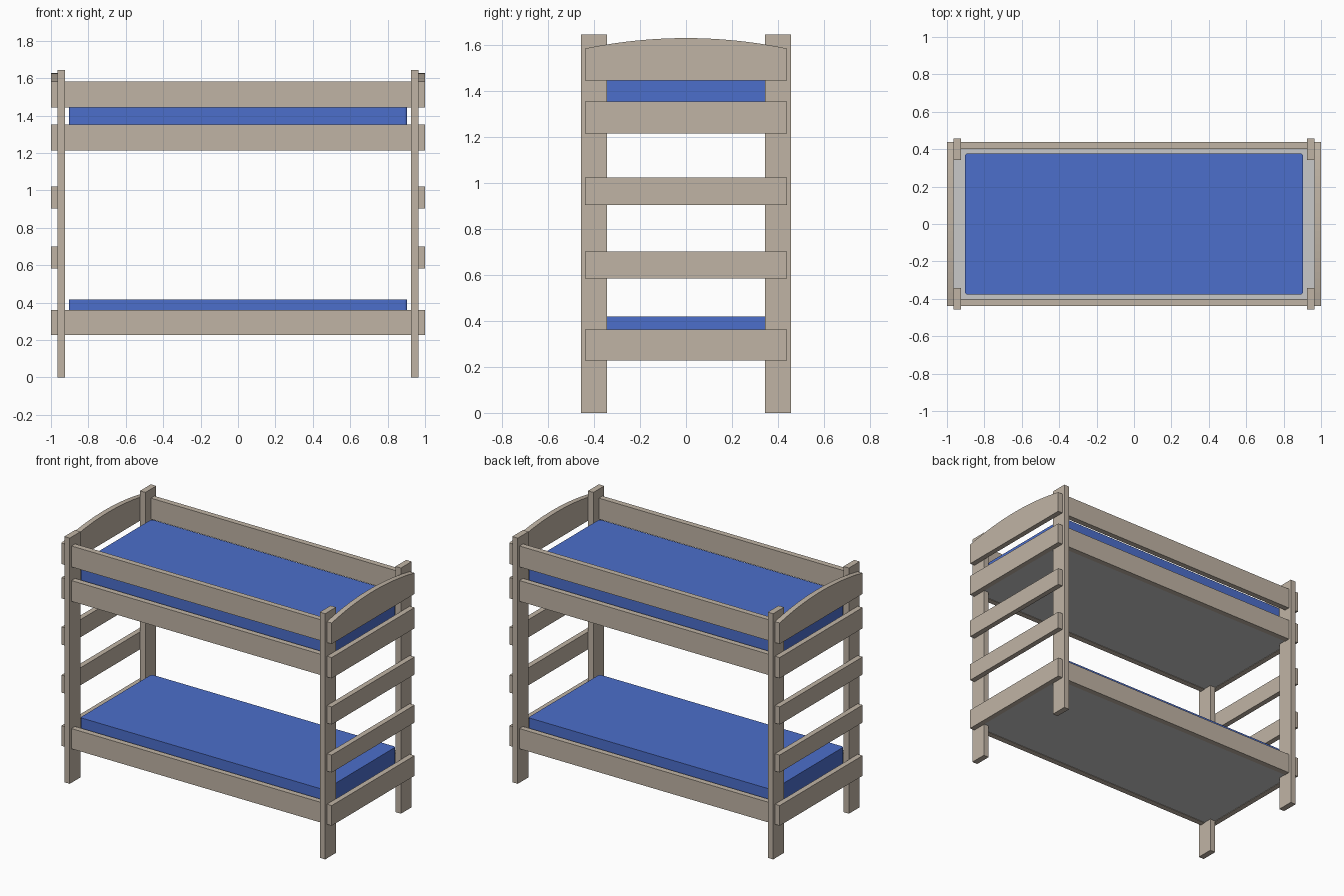
import bpy, bmesh, math

if "Cube" in bpy.data.objects:
    bpy.data.objects.remove(bpy.data.objects["Cube"])


def material(name, rgb):
    m = bpy.data.materials.new(name)
    m.diffuse_color = (*rgb, 1)
    m.use_nodes = True
    m.node_tree.nodes["Principled BSDF"].inputs["Base Color"].default_value = m.diffuse_color
    return m


WOOD = material("pale wood", (0.527, 0.456, 0.376))
BLUE = material("blue fabric", (0.072, 0.156, 0.597))
GREY = material("light grey board", (0.578, 0.578, 0.578))


def finish(name, bm, mat):
    bmesh.ops.recalc_face_normals(bm, faces=bm.faces)
    me = bpy.data.meshes.new(name)
    bm.to_mesh(me)
    bm.free()
    me.materials.append(mat)
    ob = bpy.data.objects.new(name, me)
    bpy.context.collection.objects.link(ob)
    return ob


def box(name, x, y, z, mat, corner=0):
    """Box from (min, max) ranges; corner rounds the upright edges."""
    bm = bmesh.new()
    bmesh.ops.create_cube(bm, size=1)
    for v in bm.verts:
        v.co = [r[0] if c < 0 else r[1] for c, r in zip(v.co, (x, y, z))]
    if corner:
        upright = [e for e in bm.edges
                   if abs(e.verts[0].co.z - e.verts[1].co.z) > 1e-4]
        bmesh.ops.bevel(bm, geom=upright, offset=corner, segments=4,
                        profile=0.5, affect='EDGES')
    return finish(name, bm, mat)


def span(a, b, s):
    return (a, b) if s > 0 else (-b, -a)


RAILS = {"lower": (0.227, 0.362), "upper": (1.213, 1.352), "guard": (1.443, 1.583)}
SLATS = {"lower": (0.227, 0.362), "first_step": (0.583, 0.70),
         "second_step": (0.904, 1.022), "upper": (1.213, 1.352)}

# Corner posts
for sx, xn in ((-1, "left"), (1, "right")):
    for sy, yn in ((-1, "front"), (1, "back")):
        box(f"{yn}_{xn}_post", span(0.925, 0.965, sx), span(0.343, 0.457, sy),
            (0, 1.643), WOOD)

# Long side rails between the posts
for sy, yn in ((-1, "front"), (1, "back")):
    for rn, z in RAILS.items():
        box(f"{yn}_{rn}_rail", (-0.925, 0.925), span(0.40, 0.438, sy), z, WOOD)

# End slats outside the posts, with an arched board on top
for sx, xn in ((-1, "left"), (1, "right")):
    xr = span(0.965, 1.0, sx)
    for sn, z in SLATS.items():
        box(f"{xn}_{sn}_slat", xr, (-0.438, 0.438), z, WOOD)
    bm = bmesh.new()
    n = 24
    pts = [(-0.438, 1.443), (0.438, 1.443)]
    for i in range(n + 1):
        t = 1 - 2 * i / n
        pts.append((0.438 * t, 1.628 - 0.045 * t * t))
    face = bm.faces.new([bm.verts.new((xr[0], y, z)) for y, z in pts])
    ext = bmesh.ops.extrude_face_region(bm, geom=[face])
    moved = [g for g in ext["geom"] if isinstance(g, bmesh.types.BMVert)]
    bmesh.ops.translate(bm, verts=moved, vec=(xr[1] - xr[0], 0, 0))
    finish(f"{xn}_arched_board", bm, WOOD)

# Base boards and mattresses
for name, z0, top in (("lower", 0.23, 0.418), ("upper", 1.216, 1.455)):
    box(f"{name}_base_board", (-0.965, 0.965), (-0.40, 0.40), (z0, z0 + 0.03), GREY)
    box(f"{name}_mattress", (-0.904, 0.904), (-0.377, 0.377), (z0 + 0.03, top),
        BLUE, corner=0.015)
